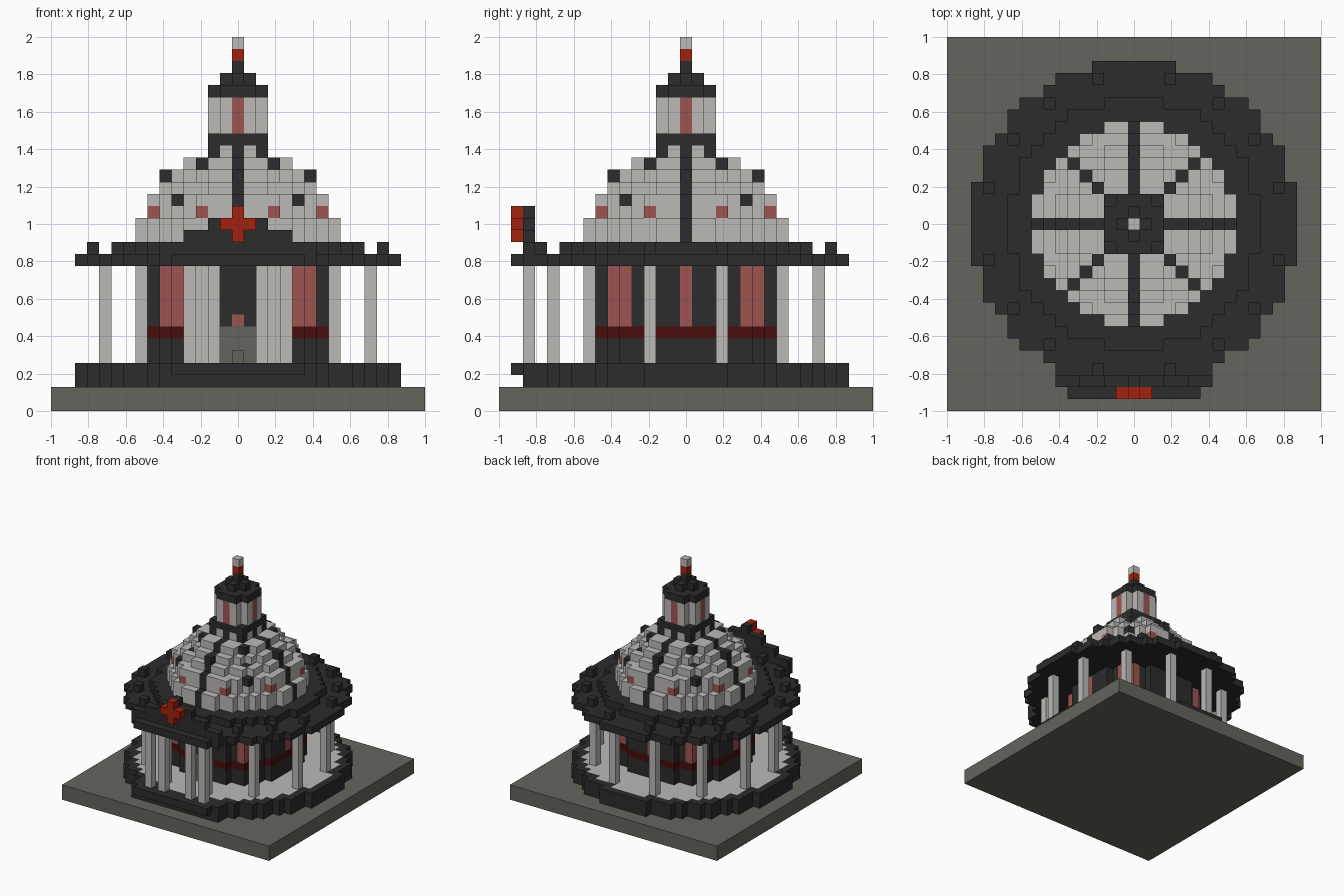
import bpy
import bmesh
from mathutils import Vector

if "Cube" in bpy.data.objects:
    bpy.data.objects.remove(bpy.data.objects["Cube"], do_unlink=True)

U = 2 / 31  # block size

COLOURS = {
    "stone_white": (0.50, 0.49, 0.47),
    "charcoal": (0.025, 0.025, 0.025),
    "ground_grey": (0.13, 0.13, 0.11),
    "rose_glass": (0.34, 0.09, 0.085),
    "dark_red": (0.065, 0.004, 0.004),
    "bright_red": (0.36, 0.016, 0.005),
}
MATS = {}
for name, rgb in COLOURS.items():
    mat = bpy.data.materials.new(name)
    mat.use_nodes = True
    mat.diffuse_color = (*rgb, 1)
    bsdf = mat.node_tree.nodes["Principled BSDF"]
    bsdf.inputs["Base Color"].default_value = (*rgb, 1)
    bsdf.inputs["Roughness"].default_value = 0.9
    MATS[name] = mat

blocks = {}  # (x, y, z) -> (part, colour)


def box(part, colour, xs, ys, zs):
    for x in range(xs[0], xs[1] + 1):
        for y in range(ys[0], ys[1] + 1):
            for z in range(zs[0], zs[1] + 1):
                blocks[x, y, z] = (part, colour)


def disc(part, colour, radius, z0, z1):
    n = int(radius)
    for x in range(-n, n + 1):
        for y in range(-n, n + 1):
            if x * x + y * y <= radius * radius:
                box(part, colour, (x, x), (y, y), (z0, z1))


def around(part, colour, x, y, z0, z1):
    """Repeat one upright in all eight mirrored positions."""
    for a, b in ((x, y), (y, x)):
        for sx in (-1, 1):
            for sy in (-1, 1):
                box(part, colour, (a * sx, a * sx), (b * sy, b * sy), (z0, z1))


# Round platform with a pale floor and a front step
disc("platform", "charcoal", 13.5, 2, 3)
box("platform", "charcoal", (-6, 6), (-13, -13), (2, 3))
disc("floor", "stone_white", 12.3, 3, 3)
box("front_step", "charcoal", (-5, 5), (-14, -14), (3, 3))

# Drum wall, band, windows and door
disc("drum_wall", "charcoal", 7.85, 4, 11)
disc("drum_band", "dark_red", 7.85, 6, 6)
around("windows", "rose_glass", 6, 5, 7, 11)
around("windows", "rose_glass", 7, 0, 7, 11)
box("drum_wall", "charcoal", (-1, 1), (-7, -7), (7, 11))
box("door", "ground_grey", (-1, 1), (-7, -7), (4, 6))
box("door", "ground_grey", (0, 0), (-8, -8), (4, 4))
box("door_light", "rose_glass", (0, 0), (-7, -7), (7, 7))

# Colonnade and portico columns
around("columns", "stone_white", 11, 3, 4, 11)
around("columns", "stone_white", 8, 8, 4, 11)
for x in (-4, -2, 2, 4):
    box("portico_columns", "stone_white", (x, x), (-13, -13), (4, 11))

# Roof, battlements and stepped gable
disc("roof", "charcoal", 13.5, 12, 12)
box("roof", "charcoal", (-6, 6), (-13, -13), (12, 12))
box("portico_eave", "charcoal", (-5, 5), (-14, -14), (12, 12))
disc("roof_tier", "charcoal", 10.4, 13, 13)
around("battlements", "charcoal", 12, 3, 13, 13)
around("battlements", "charcoal", 10, 7, 13, 13)
for step, half in enumerate((6, 4, 2, 0)):
    box("gable", "charcoal", (-half, half), (-13, -13), (13 + step, 13 + step))
box("gable_cross", "bright_red", (-1, 1), (-14, -14), (15, 15))
box("gable_cross", "bright_red", (0, 0), (-14, -14), (14, 16))

# Dome in tiers, with dark ribs along the axes
for radius, z0, z1 in ((8.4, 14, 15), (7.65, 16, 17), (6.5, 18, 18),
                       (5.5, 19, 19), (4.5, 20, 20), (2.9, 21, 21)):
    disc("dome", "stone_white", radius, z0, z1)
    for r in range(int(radius) + 1):
        around("dome_ribs", "charcoal", r, 0, z0, z1)
around("dome_ribs", "charcoal", 6, 0, 19, 19)
for r, z in ((5, 17), (4, 18), (3, 20), (2, 21)):
    around("dome_studs", "charcoal", r, r, z, z)
around("dome_lights", "rose_glass", 7, 3, 16, 16)

# Lantern and spire
disc("lantern_base", "charcoal", 2.9, 22, 22)
disc("lantern", "stone_white", 2.5, 23, 25)
around("lantern_windows", "rose_glass", 2, 0, 23, 25)
disc("lantern_cap", "charcoal", 2.5, 26, 26)
disc("lantern_cap", "charcoal", 1, 27, 27)
for z, colour in ((28, "charcoal"), (29, "bright_red"), (30, "stone_white")):
    box("spire", colour, (0, 0), (0, 0), (z, z))

# Square ground slab
bpy.ops.mesh.primitive_cube_add(size=1, location=(0, 0, U))
slab = bpy.context.object
slab.name = "ground_slab"
slab.scale = (2, 2, 2 * U)
slab.data.materials.append(MATS["ground_grey"])


def build(part):
    """Turn the blocks of one part into a mesh of its outer faces."""
    mesh = bpy.data.meshes.new(part)
    bm = bmesh.new()
    verts, slots = {}, []
    for cell, (owner, colour) in blocks.items():
        if owner != part:
            continue
        if colour not in slots:
            slots.append(colour)
            mesh.materials.append(MATS[colour])
        centre = Vector(cell) + Vector((0, 0, 0.5))
        for axis in range(3):
            for sign in (-1, 1):
                normal = Vector((0, 0, 0))
                normal[axis] = sign
                if tuple(int(c + n) for c, n in zip(cell, normal)) in blocks:
                    continue
                u = Vector((0, 0, 0))
                u[(axis + 1) % 3] = 0.5
                v = normal.cross(u)
                corners = []
                for a, b in ((-1, -1), (1, -1), (1, 1), (-1, 1)):
                    p = centre + normal / 2 + u * a + v * b
                    key = tuple(p)
                    if key not in verts:
                        verts[key] = bm.verts.new(p * U)
                    corners.append(verts[key])
                bm.faces.new(corners).material_index = slots.index(colour)
    bm.to_mesh(mesh)
    bm.free()
    bpy.context.collection.objects.link(bpy.data.objects.new(part, mesh))


for part in sorted({owner for owner, _ in blocks.values()}):
    build(part)
